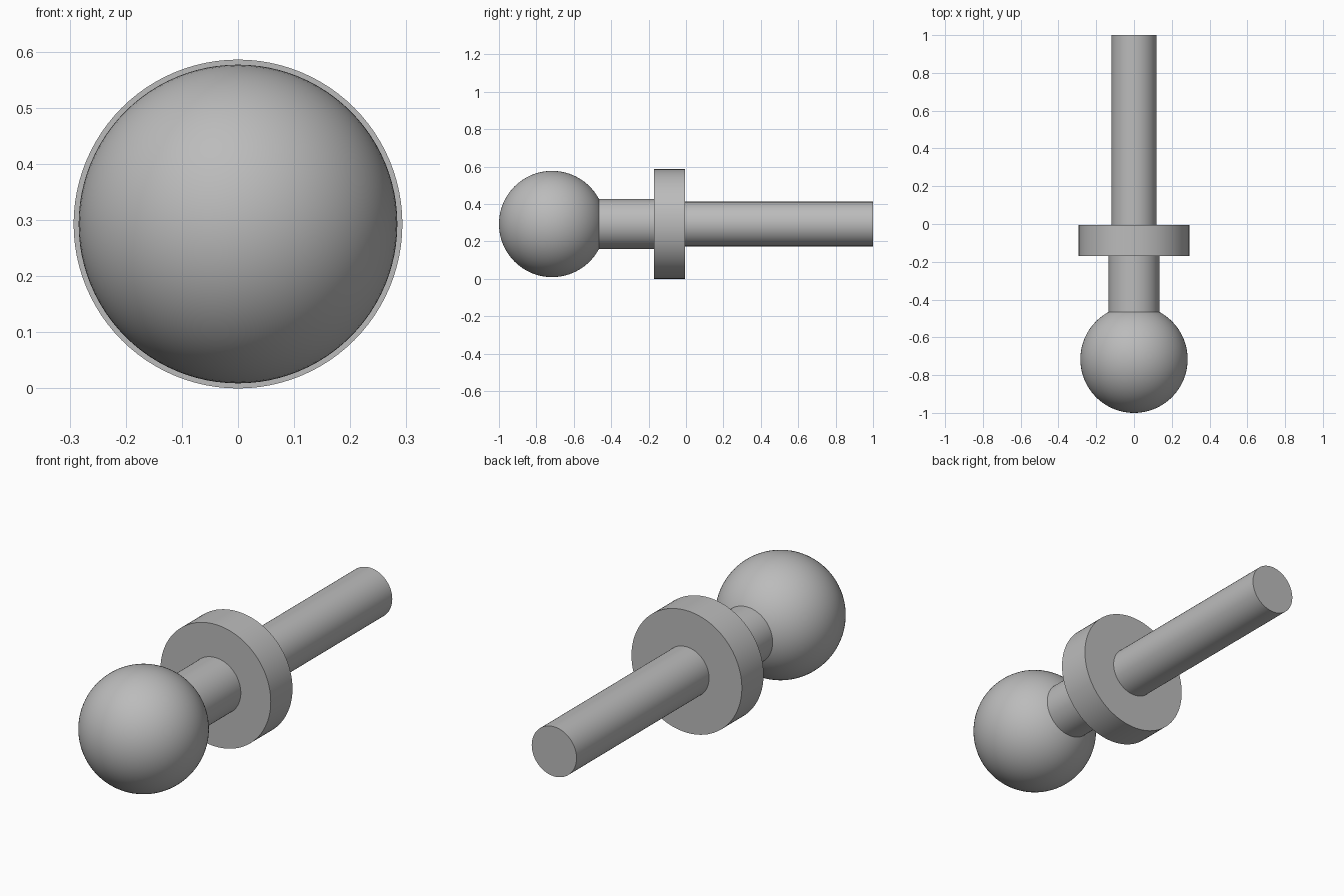
import bpy, math

cube = bpy.data.objects.get("Cube")
if cube:
    bpy.data.objects.remove(cube, do_unlink=True)

AXIS_Z = 0.293  # height of the shared centre line

steel = bpy.data.materials.new("plain_grey")
steel.use_nodes = True
GREY = (0.5, 0.5, 0.5, 1)
steel.diffuse_color = GREY
steel.node_tree.nodes["Principled BSDF"].inputs["Base Color"].default_value = GREY


def finish(name):
    part = bpy.context.object
    part.name = name
    part.data.materials.append(steel)
    bpy.ops.object.shade_smooth_by_angle(angle=math.radians(30))


def rod(name, radius, front, back):
    """Cylinder running along y between two stations."""
    bpy.ops.mesh.primitive_cylinder_add(
        vertices=96, radius=radius, depth=back - front,
        location=(0, (front + back) / 2, AXIS_Z), rotation=(math.pi / 2, 0, 0))
    finish(name)


# Ball at the front end
BALL_R = 0.284
bpy.ops.mesh.primitive_uv_sphere_add(
    segments=96, ring_count=48, radius=BALL_R,
    location=(0, BALL_R - 1, AXIS_Z), rotation=(math.pi / 2, 0, 0))
finish("ball")

# Neck, flange and shank along the same axis
rod("neck", 0.134, -0.5, -0.16)
rod("flange", 0.293, -0.17, -0.005)
rod("shank", 0.119, -0.02, 1.0)
